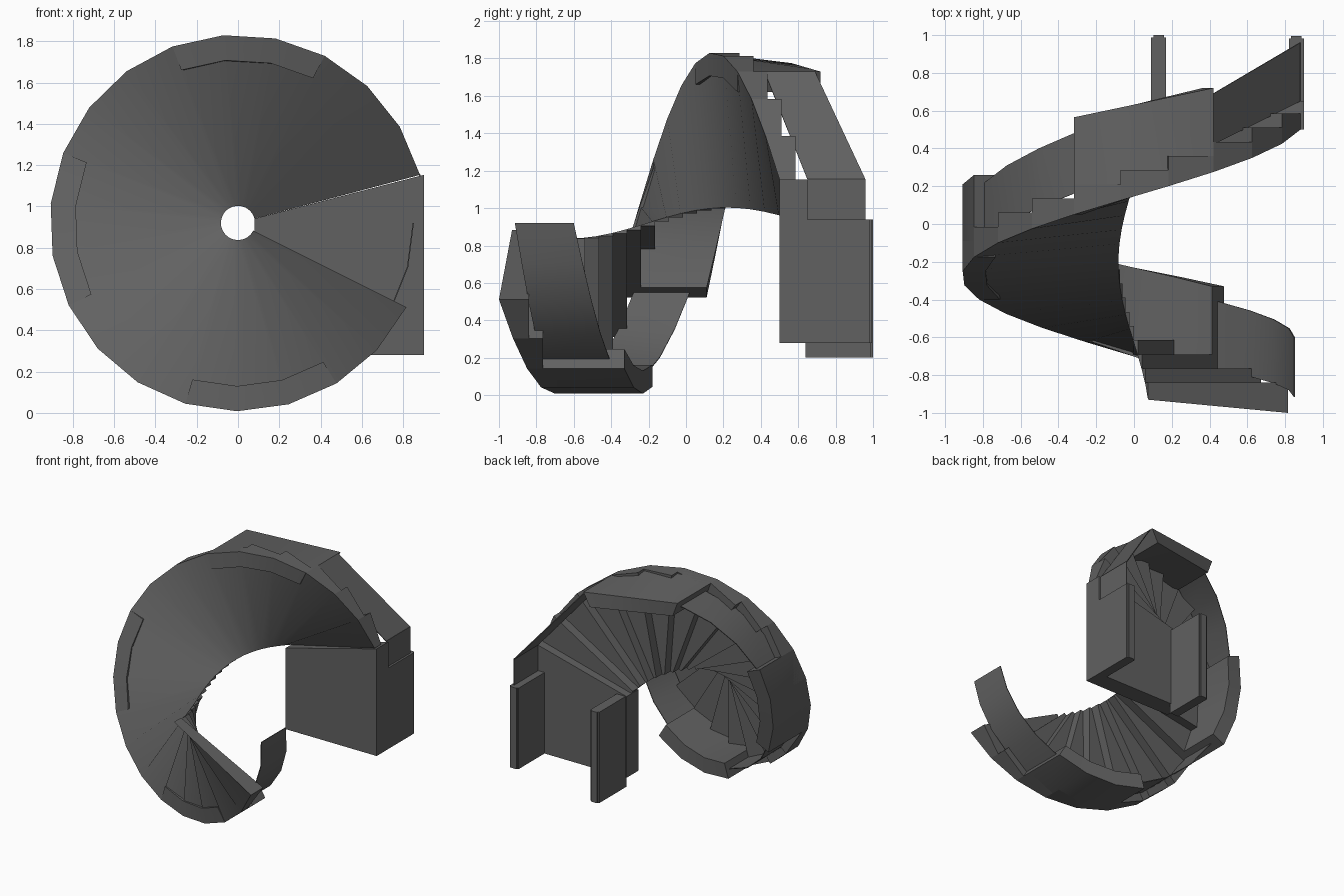
import bpy, bmesh, math
from mathutils import Vector

cube = bpy.data.objects.get("Cube")
if cube:
    bpy.data.objects.remove(cube, do_unlink=True)

grey = bpy.data.materials.new("dark grey")
grey.use_nodes = True
colour = (0.12, 0.12, 0.12, 1)
grey.diffuse_color = colour
grey.node_tree.nodes["Principled BSDF"].inputs["Base Color"].default_value = colour

# The stair winds around an axis along y, climbing towards +y
AXIS_Z, INNER, OUTER = 0.92, 0.083, 0.912
STEPS, TOP, TURN, RISE = 20, 14.8, 15.93, 0.075
THICK, THIN = (0.79, OUTER), (0.846, 0.852)


def at(angle, radius, y):
    a = math.radians(angle)
    return Vector((radius * math.cos(a), y, AXIS_Z + radius * math.sin(a)))


def node(k):
    """Angle of the k-th step edge, counted down from the landing."""
    return TOP + TURN * k


def under(angle):
    return 0.5 - RISE * (angle - TOP) / TURN


def finish(name, bm, smooth=True):
    bmesh.ops.remove_doubles(bm, verts=bm.verts, dist=0.0005)
    bmesh.ops.recalc_face_normals(bm, faces=bm.faces)
    mesh = bpy.data.meshes.new(name)
    bm.to_mesh(mesh)
    bm.free()
    mesh.materials.append(grey)
    ob = bpy.data.objects.new(name, mesh)
    bpy.context.collection.objects.link(ob)
    if smooth:
        bpy.ops.object.select_all(action="DESELECT")
        ob.select_set(True)
        bpy.context.view_layer.objects.active = ob
        bpy.ops.object.shade_smooth_by_angle(angle=math.radians(30))
    return ob


def loft(name, sections):
    """Skin a row of closed four-cornered sections and cap the ends."""
    bm = bmesh.new()
    rings = [[bm.verts.new(p) for p in s] for s in sections]
    for a, b in zip(rings, rings[1:]):
        for i in range(4):
            j = (i + 1) % 4
            bm.faces.new((a[i], a[j], b[j], b[i]))
    bm.faces.new(rings[0])
    bm.faces.new(rings[-1])
    return finish(name, bm)


def wall(name, angles, radii, low, high, straight_low=False, straight_high=False):
    """Wall along the stair; low and high are (start, end) heights in y."""
    n = len(angles) - 1
    sections = []
    for i, angle in enumerate(angles):
        t = i / n

        def point(radius, ends, straight):
            y = ends[0] + (ends[1] - ends[0]) * t
            if straight:
                return at(angles[0], radius, y).lerp(at(angles[-1], radius, y), t)
            return at(angle, radius, y)
        sections.append([point(radii[0], low, straight_low),
                         point(radii[1], low, straight_low),
                         point(radii[1], high, straight_high),
                         point(radii[0], high, straight_high)])
    return loft(name, sections)


def box(name, lo, hi, bevel=0):
    bm = bmesh.new()
    bmesh.ops.create_cube(bm, size=1)
    for v in bm.verts:
        v.co = [a + (b - a) * (c + 0.5) for a, b, c in zip(lo, hi, v.co)]
    if bevel:
        rim = [e for e in bm.edges if all(v.co.y > hi[1] - 0.001 for v in e.verts)
               and abs(e.verts[0].co.z - e.verts[1].co.z) > 0.1]
        bmesh.ops.bevel(bm, geom=rim, offset=bevel, segments=2, affect="EDGES")
    return finish(name, bm)


# Flight: flat treads above, continuous sloping soffit below
bm = bmesh.new()


def face(*points):
    bm.faces.new([bm.verts.new(p) for p in points])


for k in range(STEPS):
    a, b = node(k), node(k + 1)
    tread = 0.585 - RISE * k
    below = tread - RISE
    soffit = [at(a, INNER, under(a) + 0.07), at(a, OUTER, under(a)),
              at(b, OUTER, under(b)), at(b, INNER, under(b) + 0.07)]
    top = [at(a, INNER, tread), at(a, OUTER, tread),
           at(b, OUTER, tread), at(b, INNER, tread)]
    face(*soffit)
    face(*top)
    face(soffit[1], soffit[2], top[2], top[1])
    face(soffit[0], soffit[3], top[3], top[0])
    if k == STEPS - 1:
        face(soffit[3], soffit[2], top[2], top[3])
    else:
        face(at(b, INNER, below), at(b, OUTER, below), top[2], top[3])
finish("stair_flight", bm)

# Landing slab, joined to the last riser
bm = bmesh.new()
edge_in, edge_out = at(TOP, INNER, 0), at(TOP, OUTER, 0)
outline = [(edge_in.x, 0.28), (0.9, 0.28), (0.9, edge_out.z), (edge_in.x, edge_in.z)]
base = bm.faces.new([bm.verts.new((x, 0.5, z)) for x, z in outline])
slab = bmesh.ops.extrude_face_region(bm, geom=[base])
bmesh.ops.translate(bm, vec=(0, 0.15, 0),
                    verts=[g for g in slab["geom"] if isinstance(g, bmesh.types.BMVert)])
finish("landing_slab", bm)

# Landing walls
box("landing_outer_wall", (0.82, 0.5, 0.28), (0.9, 0.995, 0.94), 0.012)
box("landing_inner_wall", (0.09, 0.64, 0.2), (0.17, 1.0, 0.94), 0.012)
box("landing_thin_panel", (0.877, 0.65, 0.92), (0.883, 0.96, 1.155))


def span(first, last):
    return [node(k) for k in range(first, last + 1)]


# Thick wall sections, three steps long
for name, first, high, straight in (("upper_thick_wall", 3, (0.72, 0.565), True),
                                    ("middle_thick_wall", 9, (0.26, 0.11), False),
                                    ("lower_thick_wall", 15, (-0.18, -0.33), False)):
    angles = span(first, first + 3)
    wall(name, angles, THICK, (under(angles[0]), under(angles[-1])), high,
         straight_high=straight)

# Thin panels between them
wall("upper_thin_panel", span(0, 3), (0.905, OUTER), (0.65, 0.42), (0.96, 0.69), True, True)
wall("second_thin_panel", span(6, 9), THIN, (0.17, -0.08), (0.49, 0.22))
wall("third_thin_panel", span(12, 15), THIN, (-0.28, -0.52), (0.02, -0.22))
wall("lower_thin_panel", [node(18) + 14.6 * i for i in range(5)], THIN,
     (-0.77, -0.915), (-0.41, -0.6))
